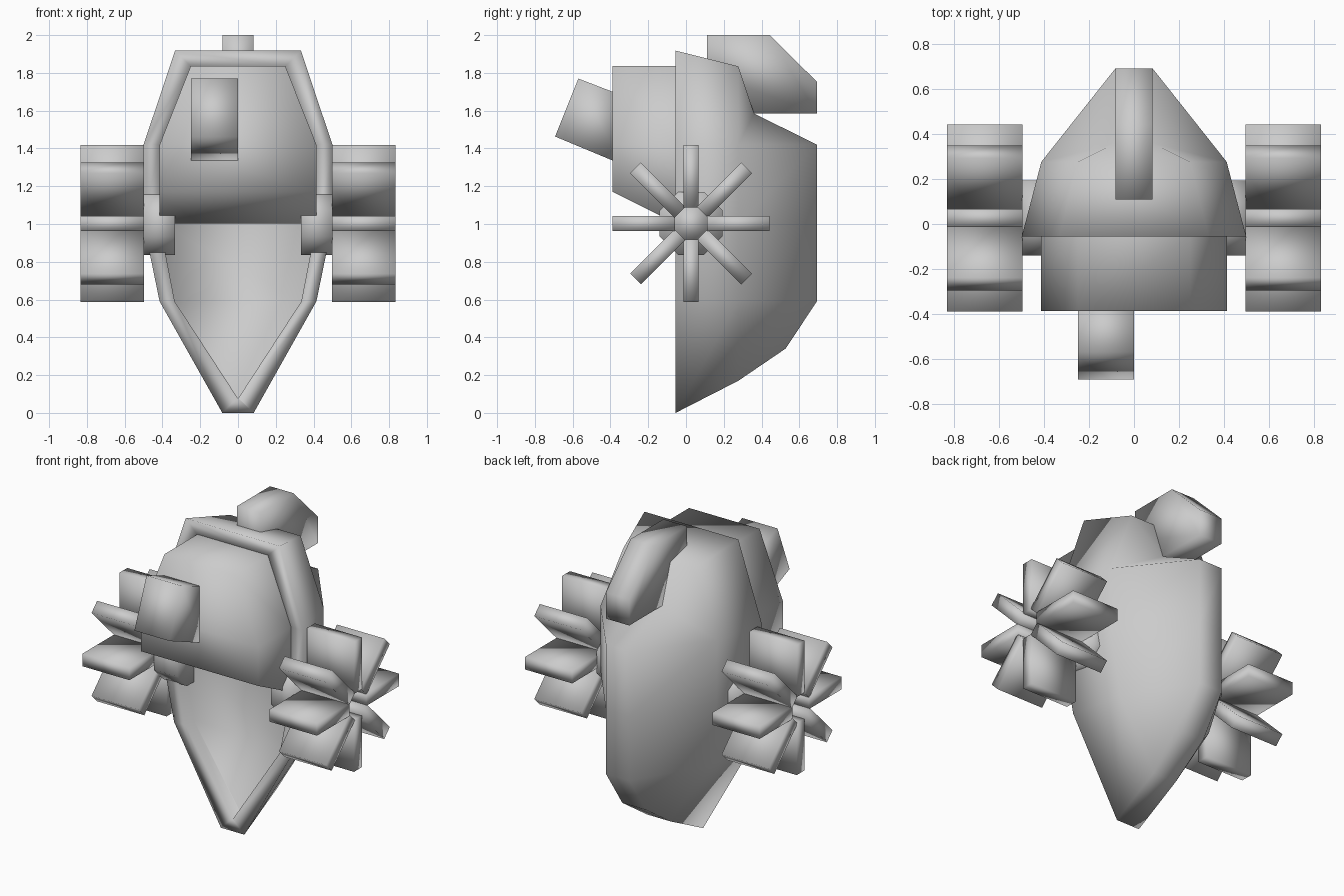
import bpy, bmesh
from math import pi, cos, sin
from mathutils import Matrix

if "Cube" in bpy.data.objects:
    bpy.data.objects.remove(bpy.data.objects["Cube"])

WHEEL_Y, WHEEL_Z = 0.027, 1.003


def finish(name, bm):
    """Turn a bmesh into a softly shaded object."""
    bmesh.ops.remove_doubles(bm, verts=bm.verts, dist=0.0005)
    bmesh.ops.recalc_face_normals(bm, faces=bm.faces)
    for f in bm.faces:
        f.smooth = True
    me = bpy.data.meshes.new(name)
    bm.to_mesh(me)
    bm.free()
    ob = bpy.data.objects.new(name, me)
    bpy.context.collection.objects.link(ob)
    return ob


def loft(name, halves):
    """Skin mirrored half outlines (x, y, z) into a capped shell."""
    bm = bmesh.new()
    rings = []
    for half in halves:
        pts = half + [(-x, y, z) for x, y, z in reversed(half)]
        rings.append([bm.verts.new(p) for p in pts])
    n = len(rings[0])
    for a, b in zip(rings, rings[1:]):
        for i in range(n):
            j = (i + 1) % n
            bm.faces.new((a[i], a[j], b[j], b[i]))
    # strips across the centre close both end rings
    for r in (rings[0], rings[-1]):
        for i in range(n // 2 - 1):
            bm.faces.new((r[i], r[i + 1], r[n - 2 - i], r[n - 1 - i]))
    return finish(name, bm)


def slab(name, profile, x0, x1):
    """Extrude a side profile (y, z) from x0 to x1."""
    bm = bmesh.new()
    face = bm.faces.new([bm.verts.new((x0, y, z)) for y, z in profile])
    res = bmesh.ops.extrude_face_region(bm, geom=[face])
    moved = [v for v in res["geom"] if isinstance(v, bmesh.types.BMVert)]
    bmesh.ops.translate(bm, verts=moved, vec=(x1 - x0, 0, 0))
    return finish(name, bm)


def octagon(radius):
    return [(WHEEL_Y + radius * cos(pi / 8 + i * pi / 4),
             WHEEL_Z + radius * sin(pi / 8 + i * pi / 4)) for i in range(8)]


def at_y(y, outline):
    return [(x, y, z) for x, z in outline]


# Hull: sunken deck floor, inner rim, outer rim, mid side, keel
inner = [(0.003, 0.08), (0.335, 0.59), (0.415, 1.003), (0.415, 1.42), (0.25, 1.835)]
outer = [(0.083, 0), (0.415, 0.59), (0.5, 1.003), (0.5, 1.42), (0.333, 1.918)]
middle = [(0.083, 0.17), (0.335, 0.59), (0.413, 1.003), (0.413, 1.42), (0.25, 1.835)]
keel = [(0.083, 0.527, 0.34), (0.083, 0.693, 0.59), (0.083, 0.693, 1.003),
        (0.083, 0.693, 1.42), (0.083, 0.36, 1.585)]
loft("hull", [at_y(0.03, inner), at_y(-0.055, inner), at_y(-0.055, outer),
              at_y(0.277, middle), keel])

# Cabin rising from the deck, with a sloping lower edge
top = [(0.415, 1.42), (0.25, 1.837)]
loft("cabin", [at_y(0.029, [(0.415, 1.003)] + top),
               at_y(-0.055, [(0.415, 1.003)] + top),
               at_y(-0.388, [(0.415, 1.17)] + top)])

# Off-centre tilted funnel
slab("funnel", [(-0.57, 1.77), (-0.693, 1.463), (-0.35, 1.32), (-0.35, 1.685)],
     -0.25, 0)

# Rudder fin at the stern
slab("rudder", [(0.11, 2.0), (0.443, 2.0), (0.693, 1.753), (0.693, 1.585),
                (0.30, 1.585), (0.11, 1.8)], -0.083, 0.083)

# Paddle wheels on both sides
for side, s in (("right", 1), ("left", -1)):
    slab(side + "_axle_mount", octagon(0.18), s * 0.333, s * 0.5)
    slab(side + "_axle", octagon(0.092), s * 0.48, s * 0.585)
    bm = bmesh.new()
    for i in range(8):
        m = (Matrix.Translation((s * 0.665, WHEEL_Y, WHEEL_Z))
             @ Matrix.Rotation(i * pi / 4, 4, 'X')
             @ Matrix.Translation((0, 0.25, 0))
             @ Matrix.Diagonal((0.335, 0.332, 0.08, 1)))
        bmesh.ops.create_cube(bm, size=1, matrix=m)
    finish(side + "_wheel_paddles", bm)
